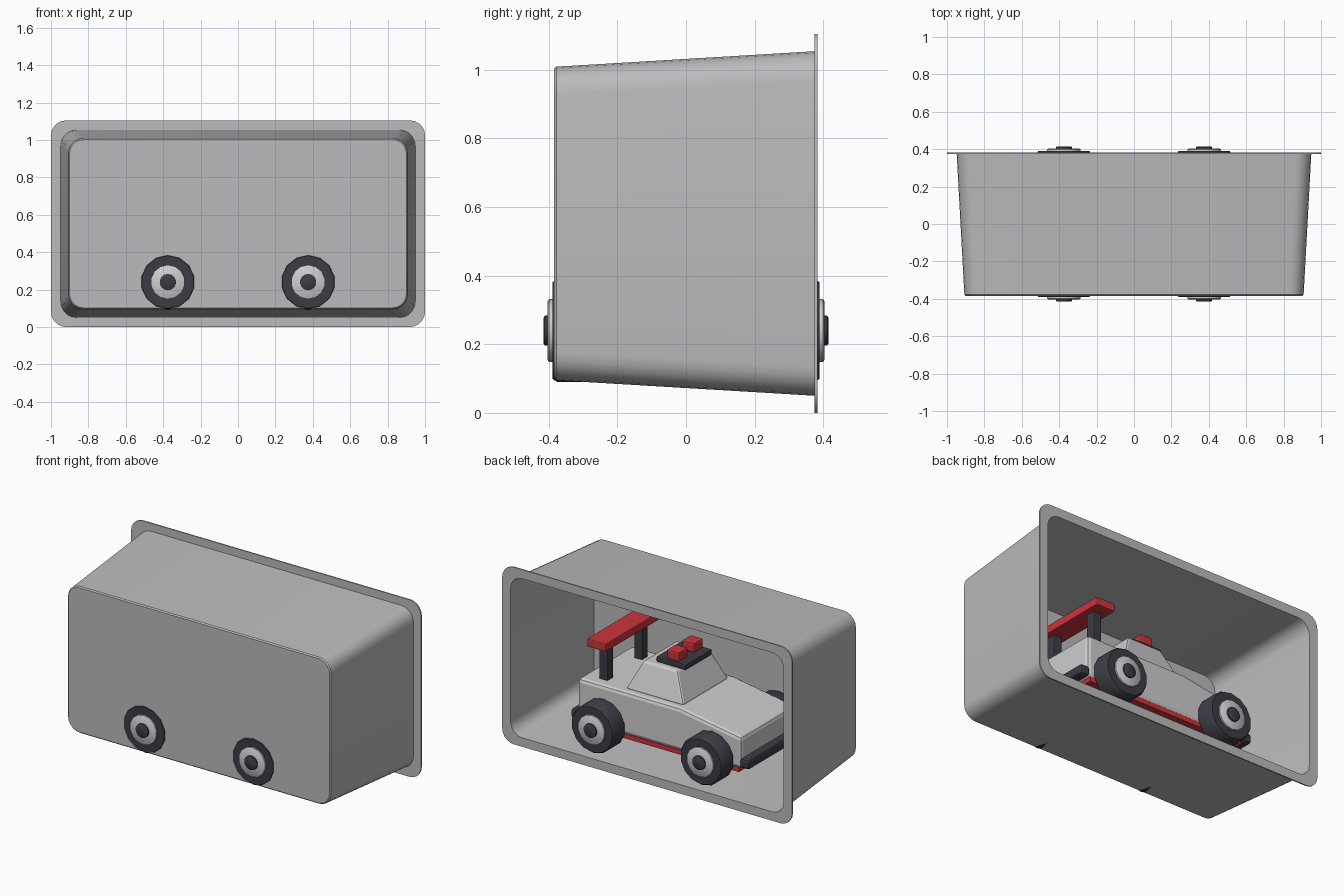
import bpy, bmesh, math

if "Cube" in bpy.data.objects:
    bpy.data.objects.remove(bpy.data.objects["Cube"])


def material(name, rgb):
    m = bpy.data.materials.new(name)
    m.diffuse_color = (*rgb, 1)
    m.use_nodes = True
    m.node_tree.nodes["Principled BSDF"].inputs["Base Color"].default_value = m.diffuse_color
    return m


TRAY = material("tray_grey", (0.50, 0.50, 0.51))
BODY = material("light_grey", (0.62, 0.62, 0.63))
DARK = material("charcoal", (0.045, 0.045, 0.06))
RED = material("red", (0.60, 0.035, 0.045))


def finish(name, bm, mat, bevel=0.0, segments=2, smooth=None):
    bmesh.ops.recalc_face_normals(bm, faces=bm.faces)
    me = bpy.data.meshes.new(name)
    bm.to_mesh(me)
    bm.free()
    me.materials.append(mat)
    ob = bpy.data.objects.new(name, me)
    bpy.context.collection.objects.link(ob)
    if bevel:
        mod = ob.modifiers.new("bevel", "BEVEL")
        mod.width, mod.segments = bevel, segments
    if smooth:
        bpy.ops.object.select_all(action="DESELECT")
        ob.select_set(True)
        bpy.context.view_layer.objects.active = ob
        bpy.ops.object.shade_smooth_by_angle(angle=math.radians(smooth))
    return ob


def loft(bm, rings, caps=True):
    """Skin a list of equal-length vertex rings."""
    rows = [[bm.verts.new(p) for p in r] for r in rings]
    n = len(rows[0])
    for a, b in zip(rows, rows[1:]):
        for i in range(n):
            j = (i + 1) % n
            bm.faces.new((a[i], a[j], b[j], b[i]))
    if caps:
        bm.faces.new(rows[0])
        bm.faces.new(rows[-1])


def box(name, lo, hi, mat, bevel=0.0):
    bm = bmesh.new()
    loft(bm, [[(lo[0], lo[1], z), (hi[0], lo[1], z),
               (hi[0], hi[1], z), (lo[0], hi[1], z)] for z in (lo[2], hi[2])])
    return finish(name, bm, mat, bevel)


def lathe(name, cx, cz, profile, mat, sides=14):
    """Turned part about a line along y; profile holds (radius, y)."""
    bm = bmesh.new()
    rings = []
    for r, y in profile:
        rings.append([(cx + r * math.cos(2 * math.pi * (i + 0.5) / sides), y,
                       cz + r * math.sin(2 * math.pi * (i + 0.5) / sides))
                      for i in range(sides)])
    loft(bm, rings)
    return finish(name, bm, mat, smooth=35)


# display tray: tapered rounded box, open at the back, with a rim
def rounded(w, h, r, y, cz=0.552, seg=5):
    pts = []
    for k, (sx, sz) in enumerate(((1, 1), (-1, 1), (-1, -1), (1, -1))):
        for s in range(seg + 1):
            a = math.pi / 2 * (k + s / seg)
            pts.append((sx * (w - r) + r * math.cos(a), y,
                        cz + sz * (h - r) + r * math.sin(a)))
    return pts


bm = bmesh.new()
loft(bm, [rounded(0.900, 0.450, 0.075, -0.385),
          rounded(0.907, 0.457, 0.082, -0.378),
          rounded(0.948, 0.502, 0.085, 0.375),
          rounded(1.000, 0.552, 0.080, 0.375),
          rounded(1.000, 0.552, 0.080, 0.383),
          rounded(0.942, 0.496, 0.080, 0.383),
          rounded(0.901, 0.451, 0.076, -0.379)])
finish("display_tray", bm, TRAY, smooth=30)

# car body: side profile swept across the width, nose towards -x
profile = [(0.56, 0.20), (0.56, 0.465), (-0.14, 0.465),
           (-0.57, 0.395), (-0.57, 0.20)]
bm = bmesh.new()
loft(bm, [[(x, y, z) for x, z in profile] for y in (-0.27, 0.27)])
finish("car_body", bm, BODY, bevel=0.022)

# underbody plate
box("underbody", (-0.55, -0.265, 0.175), (0.54, 0.265, 0.205), RED)

# cabin: tapered block
bm = bmesh.new()
loft(bm, [[(x0, -y, z), (x1, -y, z), (x1, y, z), (x0, y, z)]
          for x0, x1, y, z in ((-0.14, 0.26, 0.225, 0.46),
                               (-0.055, 0.18, 0.165, 0.635))])
finish("cabin", bm, BODY, bevel=0.012)

# roof plate
box("roof_plate", (-0.09, -0.13, 0.632), (0.115, 0.13, 0.668), DARK, 0.008)

# bumpers
for name, x in (("front_bumper", -0.59), ("rear_bumper", 0.575)):
    box(name, (x - 0.032, -0.27, 0.205), (x + 0.032, 0.27, 0.265), DARK, 0.015)

# spoiler
box("spoiler_wing", (0.365, -0.27, 0.68), (0.495, 0.27, 0.73), RED, 0.006)

# paired parts on both sides
for side, s in (("left", 1), ("right", -1)):
    box("spoiler_post_" + side, (0.402, s * 0.17 - 0.03, 0.45),
        (0.458, s * 0.17 + 0.03, 0.69), DARK, 0.006)
    box("roof_light_" + side, (-0.035, s * 0.075 - 0.045, 0.665),
        (0.05, s * 0.075 + 0.045, 0.725), RED, 0.01)
    for end, x in (("front", -0.375), ("rear", 0.375)):
        tag = end + "_" + side
        lathe("tire_" + tag, x, 0.24,
              [(0.13, s * 0.262), (0.15, s * 0.28),
               (0.15, s * 0.375), (0.141, s * 0.389)], DARK)
        lathe("hub_" + tag, x, 0.24,
              [(0.092, s * 0.38), (0.092, s * 0.399), (0.086, s * 0.403)], BODY)
        lathe("hub_cap_" + tag, x, 0.24,
              [(0.044, s * 0.39), (0.044, s * 0.411), (0.038, s * 0.415)], DARK)

# axles
for name, x in (("front_axle", -0.375), ("rear_axle", 0.375)):
    lathe(name, x, 0.24, [(0.04, -0.27), (0.04, 0.27)], DARK, 8)
